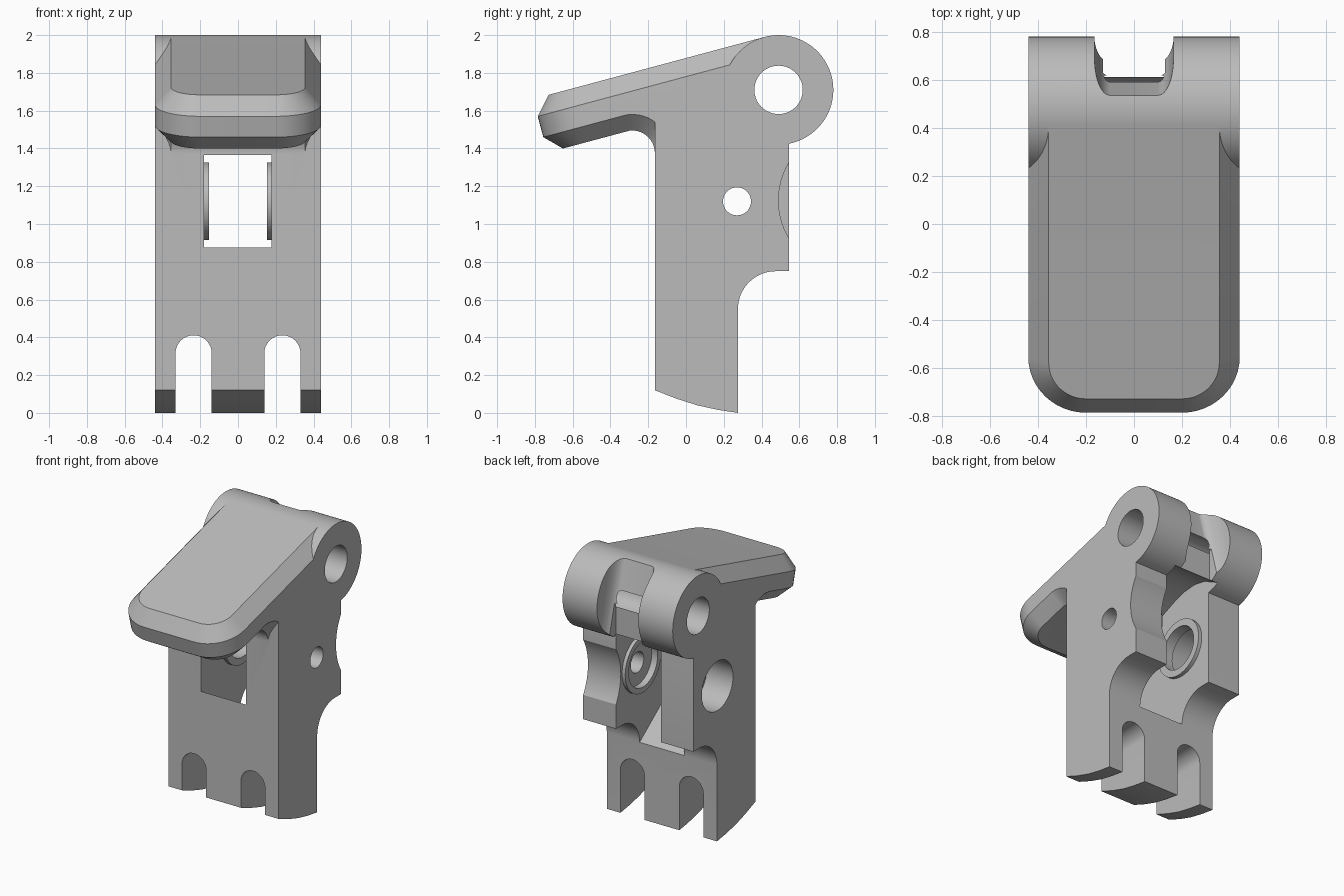
import bpy, bmesh, math
from mathutils import Vector

cube = bpy.data.objects.get("Cube")
if cube:
    bpy.data.objects.remove(cube, do_unlink=True)

grey = bpy.data.materials.new("plain_grey")
grey.use_nodes = True
GREY = (0.5, 0.5, 0.5, 1)
grey.diffuse_color = GREY
grey.node_tree.nodes["Principled BSDF"].inputs["Base Color"].default_value = GREY

W = 0.44                       # half width
CH = 0.085                     # lever chamfer
PIVOT = Vector((0, 0.49, 1.71))
PIN = Vector((0, 0.27, 1.12))
TILT = math.radians(15)
U = Vector((0, math.cos(TILT), math.sin(TILT)))    # along the lever
V = Vector((0, -math.sin(TILT), math.cos(TILT)))   # lever normal


def loft(name, rings):
    """Closed solid through matching rings of points."""
    bm = bmesh.new()
    loops = [[bm.verts.new(p) for p in ring] for ring in rings]
    n = len(loops[0])
    for a, b in zip(loops, loops[1:]):
        for i in range(n):
            j = (i + 1) % n
            bm.faces.new((a[i], a[j], b[j], b[i]))
    bm.faces.new(loops[0][::-1])
    bm.faces.new(loops[-1])
    bmesh.ops.recalc_face_normals(bm, faces=bm.faces)
    mesh = bpy.data.meshes.new(name)
    bm.to_mesh(mesh)
    bm.free()
    mesh.materials.append(grey)
    ob = bpy.data.objects.new(name, mesh)
    bpy.context.collection.objects.link(ob)
    return ob


def prism(name, yz, x0, x1):
    return loft(name, [[(x, y, z) for y, z in yz] for x in (x0, x1)])


def arc(cy, cz, r, a0, a1, n=16):
    angles = [math.radians(a0 + (a1 - a0) * i / n) for i in range(n + 1)]
    return [(cy + r * math.cos(a), cz + r * math.sin(a)) for a in angles]


def rod(name, c, r, x0, x1, n=64):
    return prism(name, arc(c.y, c.z, r, 0, 360, n)[:-1], x0, x1)


def combine(target, other, operation):
    mod = target.modifiers.new("join", "BOOLEAN")
    mod.operation, mod.solver, mod.object = operation, "EXACT", other
    bpy.context.view_layer.objects.active = target
    bpy.ops.object.modifier_apply(modifier=mod.name)
    bpy.data.objects.remove(other, do_unlink=True)


def add(other):
    combine(body, other, "UNION")


def cut(other):
    combine(body, other, "DIFFERENCE")


# main block with curved foot and rear fillet
foot = [(-0.165, 0.12), (-0.05, 0.075), (0.06, 0.04), (0.17, 0.016), (0.275, 0)]
back = arc(0.475, 0.55, 0.2, 180, 90) + [(0.545, 0.75), (0.545, 1.42)]
body = prism("bracket_body", foot + back + [(0.5, 1.75), (-0.165, 1.68)], -W, W)

# pivot barrel
add(rod("barrel", PIVOT, 0.29, -W, W, 96))

# lever plate: rounded front corners, chamfered top and bottom rims
tip = Vector((0, -0.785, 1.57))
length = (PIVOT - tip).dot(U)


def lever_ring(inset, height):
    w, r = W - inset, 0.24 - inset
    corner = arc(w - r, inset + r, r, 0, -90, 12)
    plan = [(w, length)] + corner + [(-x, u) for x, u in corner[::-1]] + [(-w, length)]
    return [tip + Vector((x, 0, 0)) + U * u + V * height for x, u in plan]


add(loft("lever", [lever_ring(CH, -0.199), lever_ring(0, -0.114),
                   lever_ring(0, 0), lever_ring(CH, 0.095)]))


# chamfered fillet under the lever
def fillet_ring(x, r):
    yz = arc(-0.285, 1.375, r, 105, 0)
    inner = arc(-0.285, 1.375, 0.26, 105, 90, 1)[0]
    return [(x, y, z) for y, z in yz + [(0, 1.375), (0, 1.65), inner]]


add(loft("under_fillet", [fillet_ring(-W, 0.12 + CH), fillet_ring(CH - W, 0.12),
                          fillet_ring(W - CH, 0.12), fillet_ring(W, 0.12 + CH)]))

# centre pocket, open at the front and back
pocket = [(-0.3, 0.875), (-0.165, 0.875), (0.275, 0.55), (0.7, 0.5), (0.7, 1.4),
          (0.62, 1.47), (0.5, 1.53), (0.4, 1.548), (0.3, 1.54), (0.2, 1.51),
          (0.1, 1.468), (-0.165, 1.365), (-0.3, 1.365)]
cut(prism("pocket_cutter", pocket, -0.18, 0.178))

# notch between the barrel halves
side = [(0.165, 0.5)] + [(0.1 + 0.065 * math.sin(t), 0.118 + 0.14 * (1 - math.cos(t)))
                         for t in [math.pi / 2 * i / 12 for i in range(12, -1, -1)]]
plan = side + [(-x, u) for x, u in side[::-1]]
cut(loft("notch_cutter", [[PIVOT + Vector((x, 0, 0)) + U * u + V * v for x, u in plan]
                          for v in (-0.4, 0.4)]))
cut(prism("notch_clearance", [(0.612, 1.4), (0.9, 1.4), (0.9, 1.7), (0.612, 1.7)], -0.13, 0.13))

# two round-topped slots through the foot
for s in (-1, 1):
    outline = arc(s * 0.235, 0.315, 0.096, 0, 180) + [(s * 0.235 - 0.096, -0.2),
                                                      (s * 0.235 + 0.096, -0.2)]
    cut(loft("slot_cutter", [[(x, y, z) for x, z in outline] for y in (-0.4, 0.6)]))

# scallop in the left cheek
cut(rod("scallop_cutter", Vector((0, 0.88, 1.125)), 0.39, 0.17, 0.6, 96))

# raised rings round the pin
add(rod("left_ring", PIN, 0.205, 0.153, 0.25))
add(rod("right_ring", PIN, 0.205, -0.25, -0.153))

# pivot bore, pin holes and recesses
cut(rod("pivot_bore", PIVOT, 0.128, -0.6, 0.6))
cut(rod("left_pin_hole", PIN, 0.074, 0.1, 0.6))
cut(rod("left_recess", PIN, 0.165, 0.1, 0.2))
cut(rod("right_pin_hole", PIN, 0.155, -0.6, -0.1))
cut(rod("right_counterbore", PIN, 0.178, -0.6, -0.23))

# smooth curves, keep hard edges
bpy.ops.object.select_all(action="DESELECT")
body.select_set(True)
bpy.context.view_layer.objects.active = body
bpy.ops.object.shade_smooth_by_angle(angle=math.radians(25))
